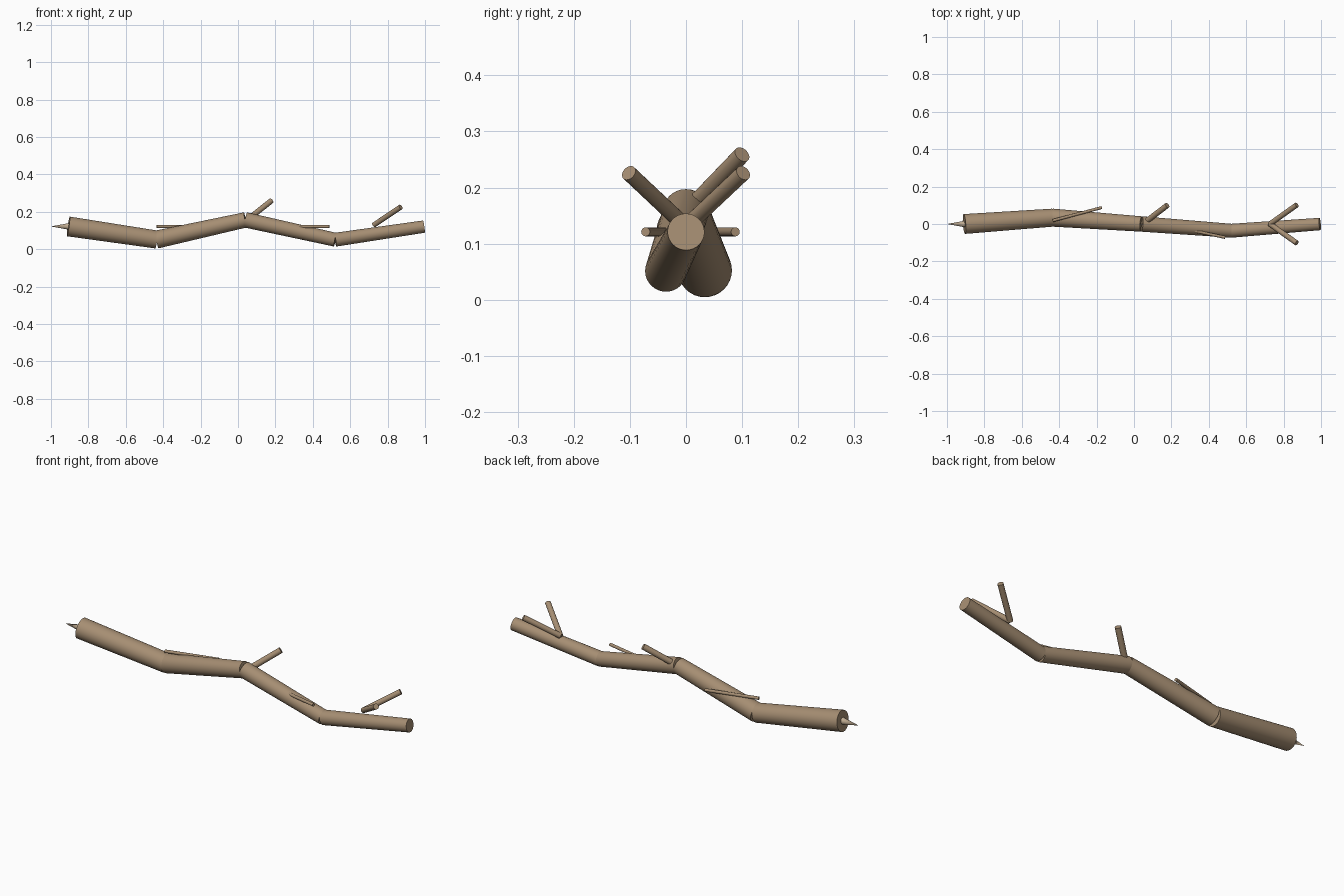
import bpy
import math
from mathutils import Vector

if "Cube" in bpy.data.objects:
    bpy.data.objects.remove(bpy.data.objects["Cube"], do_unlink=True)


def flat_material(name, color):
    mat = bpy.data.materials.new(name)
    mat.use_nodes = True
    mat.diffuse_color = color
    mat.node_tree.nodes["Principled BSDF"].inputs["Base Color"].default_value = color
    return mat


bark = flat_material("brown bark", (0.38, 0.27, 0.17, 1))
bare_wood = flat_material("pale bare wood", (0.55, 0.43, 0.30, 1))


def limb(name, start, end, r_start, r_end, mat, sides=32):
    """Tapered round piece running from start to end."""
    a, b = Vector(start), Vector(end)
    axis = b - a
    bpy.ops.mesh.primitive_cone_add(vertices=sides, radius1=r_start, radius2=r_end,
                                    depth=axis.length, location=(a + b) / 2)
    obj = bpy.context.object
    obj.name = name
    obj.rotation_euler = axis.to_track_quat("Z", "Y").to_euler()
    obj.data.materials.append(mat)
    bpy.ops.object.shade_smooth_by_angle(angle=math.radians(40))
    return obj


# Crooked main stem in four straight, tapering pieces
joints = [((-0.907, 0, 0.122), 0.053), ((-0.435, 0.034, 0.052), 0.048),
          ((0.04, 0, 0.157), 0.041), ((0.52, -0.036, 0.051), 0.037),
          ((0.994, 0, 0.121), 0.033)]
for i, ((p, r), (q, s)) in enumerate(zip(joints, joints[1:])):
    limb(f"stem_piece_{i + 1}", p, q, r, s, bark)

# Splintered tip at the thick end
limb("splinter_tip", (-0.89, 0, 0.122), (-1, 0, 0.122), 0.02, 0, bare_wood, 16)

# Slender level twigs lying along the stem
limb("back_thin_twig", (-0.435, 0.018, 0.121), (-0.172, 0.088, 0.121), 0.008, 0.008, bark, 16)
limb("front_thin_twig", (0.2, -0.012, 0.121), (0.488, -0.072, 0.121), 0.008, 0.008, bark, 16)

# Upright twigs: one at the middle bend, a forked pair near the thin end
limb("middle_twig", (0.047, 0, 0.155), (0.178, 0.1, 0.259), 0.015, 0.015, bark, 24)
for side, name in ((1, "fork_twig_back"), (-1, "fork_twig_front")):
    limb(name, (0.727, 0, 0.13), (0.87, side * 0.102, 0.226), 0.014, 0.014, bark, 24)
